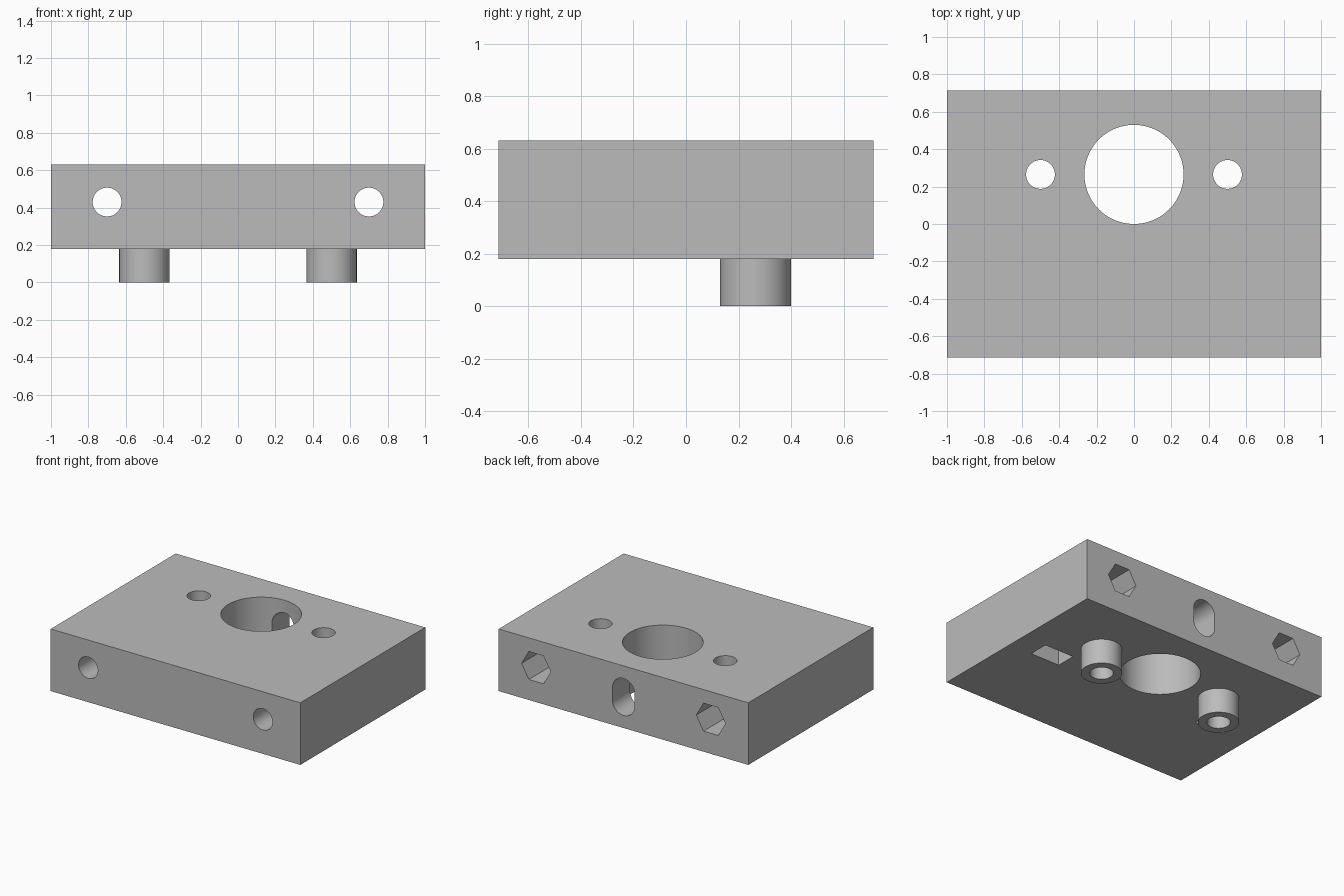
import bpy, bmesh
from math import sin, cos, pi

cube = bpy.data.objects.get("Cube")
if cube:
    bpy.data.objects.remove(cube, do_unlink=True)

grey = bpy.data.materials.new("plain grey")
grey.use_nodes = True
grey.diffuse_color = (0.5, 0.5, 0.5, 1)
grey.node_tree.nodes["Principled BSDF"].inputs["Base Color"].default_value = (0.5, 0.5, 0.5, 1)

BOTTOM, TOP, DEPTH = 0.18, 0.63, 0.715
ROD_X, ROD_Z, BORE_Y = 0.7, 0.43, 0.265
BOLT_R, NUT_R = 0.077, 0.117


def arc(cx, cy, r, sides=64, start=0.0, sweep=2 * pi):
    """Points round an arc; a full sweep leaves out the repeated end."""
    count = sides if sweep >= 2 * pi else sides + 1
    return [(cx + r * cos(start + sweep * i / sides),
             cy + r * sin(start + sweep * i / sides)) for i in range(count)]


def prism(name, outline, low, high, axis="z"):
    """Extrude an outline along z (outline in x, y) or y (outline in x, z)."""
    def place(a, b, h):
        return (a, b, h) if axis == "z" else (a, h, b)
    bm = bmesh.new()
    rings = [[bm.verts.new(place(a, b, h)) for a, b in outline] for h in (low, high)]
    for ring in rings:
        bm.faces.new(ring)
    n = len(outline)
    for i in range(n):
        j = (i + 1) % n
        bm.faces.new((rings[0][i], rings[0][j], rings[1][j], rings[1][i]))
    bmesh.ops.recalc_face_normals(bm, faces=bm.faces)
    mesh = bpy.data.meshes.new(name)
    bm.to_mesh(mesh)
    bm.free()
    mesh.materials.append(grey)
    obj = bpy.data.objects.new(name, mesh)
    bpy.context.collection.objects.link(obj)
    return obj


# Main block
block = prism("mount_block", [(-1, -DEPTH), (1, -DEPTH), (1, DEPTH), (-1, DEPTH)], BOTTOM, TOP)


def combine(tool, operation="DIFFERENCE"):
    """Apply one boolean to the block and drop the tool."""
    tool.hide_render = True
    mod = block.modifiers.new(tool.name, "BOOLEAN")
    mod.operation, mod.solver, mod.object = operation, "EXACT", tool
    bpy.context.view_layer.objects.active = block
    bpy.ops.object.modifier_apply(modifier=mod.name)
    bpy.data.objects.remove(tool, do_unlink=True)


# Bosses under the block
for side in (-1, 1):
    combine(prism("boss", arc(side * 0.5, BORE_Y, 0.135), 0, 0.3), "UNION")

# Large bore, and the rounded slot that reaches it from the back
combine(prism("bore_cutter", arc(0, BORE_Y, BORE_Y, 96), 0.1, 0.8))
slot = arc(0, 0.45, 0.089, 24, 0, pi) + arc(0, 0.36, 0.089, 24, pi, pi)
combine(prism("slot_cutter", slot, BORE_Y, 0.8, "y"))

for side in (-1, 1):
    rod_x = side * ROD_X
    # Bolt hole through block and boss
    combine(prism("bolt_cutter", arc(side * 0.5, BORE_Y, BOLT_R), -0.1, 0.8))
    # Long hole from front to back
    combine(prism("rod_cutter", arc(rod_x, ROD_Z, BOLT_R), -0.8, 0.8, "y"))
    # Hexagonal pocket in the back
    combine(prism("hex_cutter", arc(rod_x, ROD_Z, NUT_R, 6), 0.45, 0.8, "y"))
    # Nut slot, open underneath, with a half hexagon at its top
    trap = arc(rod_x, ROD_Z, NUT_R, 3, 0, pi) + [(rod_x - NUT_R, 0.1), (rod_x + NUT_R, 0.1)]
    combine(prism("nut_cutter", trap, -0.072, 0.072, "y"))

# Smooth round walls, keep the edges sharp
bpy.ops.object.select_all(action="DESELECT")
block.select_set(True)
bpy.context.view_layer.objects.active = block
bpy.ops.object.shade_smooth_by_angle(angle=pi / 6)
